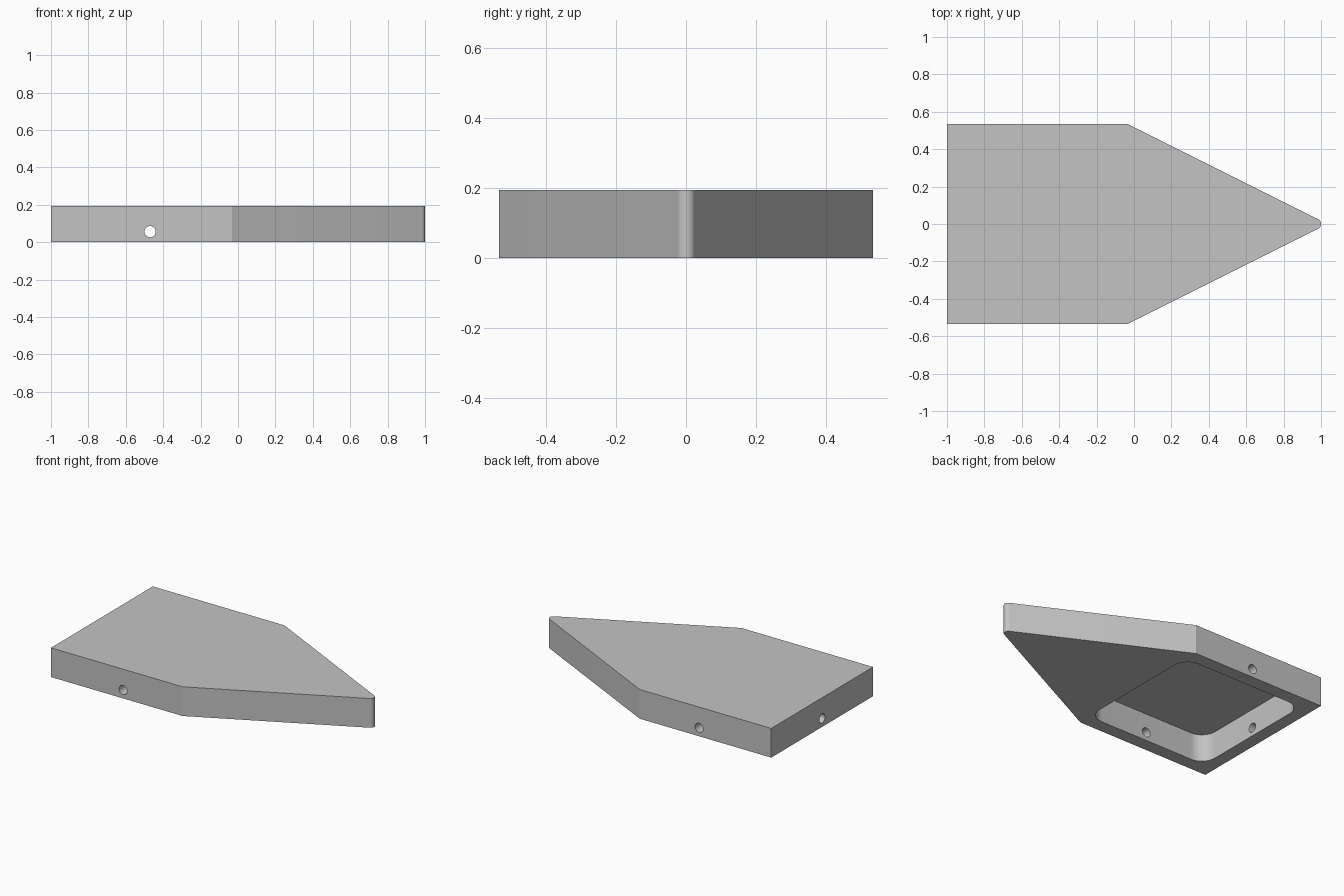
import bpy, bmesh, math
from mathutils import Matrix

if "Cube" in bpy.data.objects:
    bpy.data.objects.remove(bpy.data.objects["Cube"], do_unlink=True)

HEIGHT, HALF_WIDTH = 0.194, 0.534
POCKET_X, POCKET_HALF, POCKET_DEPTH = -0.47, 0.446, 0.18
HOLE_RADIUS, HOLE_Z = 0.03, 0.056

grey = bpy.data.materials.new("plain_grey")
grey.use_nodes = True
colour = (0.55, 0.55, 0.55, 1)
grey.diffuse_color = colour
grey.node_tree.nodes["Principled BSDF"].inputs["Base Color"].default_value = colour


def arc(cx, cy, r, start, end, steps):
    """Points along an arc, angles in degrees."""
    angles = [math.radians(start + (end - start) * i / steps) for i in range(steps + 1)]
    return [(cx + r * math.cos(a), cy + r * math.sin(a)) for a in angles]


def finish(name, bm):
    bmesh.ops.recalc_face_normals(bm, faces=bm.faces)
    mesh = bpy.data.meshes.new(name)
    bm.to_mesh(mesh)
    bm.free()
    mesh.materials.append(grey)
    obj = bpy.data.objects.new(name, mesh)
    bpy.context.collection.objects.link(obj)
    return obj


def prism(name, outline, z0, z1):
    bm = bmesh.new()
    face = bm.faces.new([bm.verts.new((x, y, z0)) for x, y in outline])
    new = bmesh.ops.extrude_face_region(bm, geom=[face])["geom"]
    verts = [v for v in new if isinstance(v, bmesh.types.BMVert)]
    bmesh.ops.translate(bm, verts=verts, vec=(0, 0, z1 - z0))
    return finish(name, bm)


def rod(name, centre, axis, length):
    bm = bmesh.new()
    bmesh.ops.create_cone(bm, cap_ends=True, segments=32, radius1=HOLE_RADIUS,
                          radius2=HOLE_RADIUS, depth=length,
                          matrix=Matrix.Translation(centre)
                          @ Matrix.Rotation(math.pi / 2, 4, axis))
    return finish(name, bm)


# Pointed body with a small rounded nose
nose_r = 0.028
slope = math.degrees(math.atan(0.5))
nose = arc(1 - nose_r, 0, nose_r, slope - 90, 90 - slope, 16)
shoulder_x = nose[-1][0] - (HALF_WIDTH - nose[-1][1]) / 0.5
body = prism("pointed_body",
             [(-1, -HALF_WIDTH), (shoulder_x, -HALF_WIDTH)] + nose
             + [(shoulder_x, HALF_WIDTH), (-1, HALF_WIDTH)], 0, HEIGHT)

# Rounded square pocket, open underneath
corner_r = 0.1
inner = POCKET_HALF - corner_r
pocket = []
for i, (sx, sy) in enumerate([(1, 1), (-1, 1), (-1, -1), (1, -1)]):
    pocket += arc(POCKET_X + sx * inner, sy * inner, corner_r, 90 * i, 90 * i + 90, 12)

cutters = [
    prism("pocket_cutter", pocket, -0.1, POCKET_DEPTH),
    # Holes through both side walls and the end wall
    rod("side_hole_cutter", (POCKET_X, 0, HOLE_Z), 'X', 1.4),
    rod("end_hole_cutter", (-1, 0, HOLE_Z), 'Y', 0.6),
]

bpy.context.view_layer.objects.active = body
for cutter in cutters:
    cutter.hide_render = True
    cut = body.modifiers.new(cutter.name, 'BOOLEAN')
    cut.operation = 'DIFFERENCE'
    cut.solver = 'EXACT'
    cut.object = cutter
    bpy.ops.object.modifier_apply(modifier=cut.name)
    bpy.data.objects.remove(cutter, do_unlink=True)

# Smooth the rounded corners and holes, keep the edges sharp
bpy.ops.object.select_all(action='DESELECT')
body.select_set(True)
bpy.ops.object.shade_smooth_by_angle(angle=math.radians(20))
